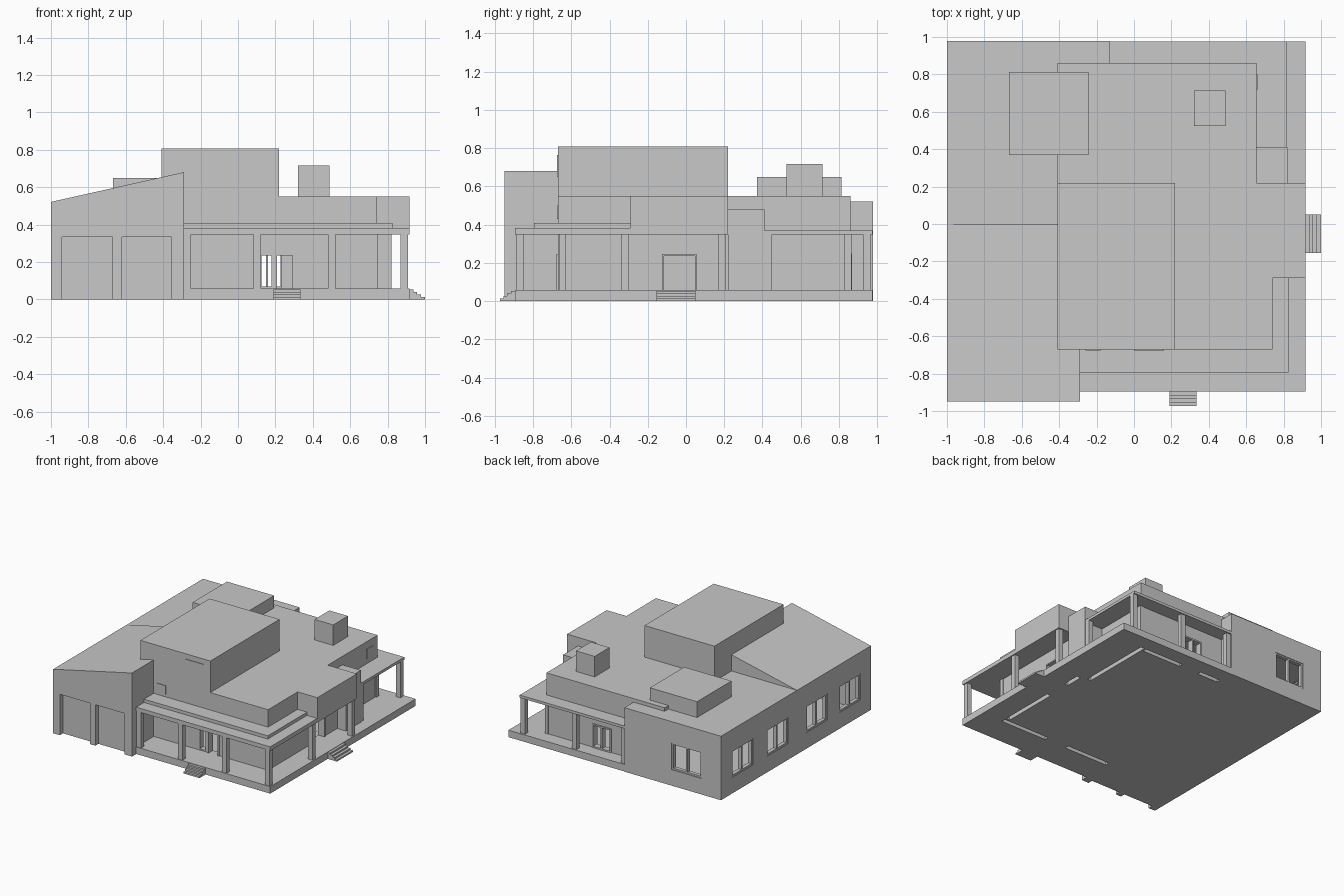
import bpy, bmesh

if "Cube" in bpy.data.objects:
    bpy.data.objects.remove(bpy.data.objects["Cube"])

grey = bpy.data.materials.new("plain_grey")
grey.diffuse_color = (0.58, 0.58, 0.58, 1)
grey.use_nodes = True
grey.node_tree.nodes["Principled BSDF"].inputs["Base Color"].default_value = grey.diffuse_color


def finish(name, bm):
    bmesh.ops.recalc_face_normals(bm, faces=bm.faces)
    me = bpy.data.meshes.new(name)
    bm.to_mesh(me)
    bm.free()
    me.materials.append(grey)
    ob = bpy.data.objects.new(name, me)
    bpy.context.collection.objects.link(ob)
    return ob


def add_box(bm, x0, x1, y0, y1, z0, z1):
    v = bmesh.ops.create_cube(bm, size=1)["verts"]
    for p in v:
        p.co.x = x1 if p.co.x > 0 else x0
        p.co.y = y1 if p.co.y > 0 else y0
        p.co.z = z1 if p.co.z > 0 else z0


def boxes(name, *dims):
    bm = bmesh.new()
    for d in dims:
        add_box(bm, *d)
    return finish(name, bm)


def prism(name, pts, move):
    """Extrude a closed outline of 3D points along a vector."""
    bm = bmesh.new()
    f = bm.faces.new([bm.verts.new(p) for p in pts])
    r = bmesh.ops.extrude_face_region(bm, geom=[f])
    vs = [g for g in r["geom"] if isinstance(g, bmesh.types.BMVert)]
    bmesh.ops.translate(bm, vec=move, verts=vs)
    return finish(name, bm)


def plan(pts, z):
    return [(x, y, z) for x, y in pts]


def cut(target, name, *dims):
    """Subtract each box in turn from the target."""
    for i, d in enumerate(dims):
        c = boxes("%s_%d" % (name, i + 1), d)
        c.hide_render = True
        c.hide_viewport = True
        m = target.modifiers.new("opening", 'BOOLEAN')
        m.operation = 'DIFFERENCE'
        m.solver = 'EXACT'
        m.object = c


FLOOR, SOFFIT, ROOF, R = 0.057, 0.348, 0.55, .917

# garage wing with sloping roof, rear left wing, main house
garage = prism("garage_wing", [(-1, -.95, 0), (-.29, -.95, 0), (-.29, -.95, .68), (-1, -.95, .521)],
               (0, .95, 0))
rear = boxes("rear_wing", (-1, -.13, 0, .978, 0, .521))
main = prism("main_body", plan([(-.41, -.67), (.74, -.67), (.74, .22), (.655, .22), (.655, .86), (-.41, .86)], 0),
             (0, 0, ROOF))

# hollow rooms behind the open windows and doors
Z0, Z1 = .012, .351
left_room = (-.955, -.335, -.885, .933, Z0, Z1)
back_room = (-.40, -.175, .05, .933, Z0, Z1)
front_room = (-.40, .69, -.62, .17, Z0 + .001, Z1 + .001)
side_room = (-.39, .605, .10, .81, Z0 + .002, Z1 + .002)

# openings in left and back walls, garage door recesses
WZ0, WZ1, HW = .13, .35, .135
side = lambda y: (-1.1, -.90, y - HW, y + HW, WZ0, WZ1 - .003)
cut(garage, "garage_cutter", left_room, front_room, side(-.255), side(-.68),
    (-.94, -.67, -1.1, -.91, -.1, .333), (-.62, -.355, -1.1, -.91, -.1, .333))
cut(rear, "rear_cutter", left_room, back_room, front_room, side_room, side(.25), side(.70),
    (-.825, -.555, .90, 1.1, WZ0, WZ1 - .003))
# doors, small window and open wall cavities of the main house
S = .335
cut(main, "main_cutter", left_room, back_room, front_room, side_room,
    (.205, .295, -.8, -.55, FLOOR, .238), (.125, .178, -.8, -.55, .068, .235),
    (.60, .8, -.118, .048, FLOOR, .238), (.078, .232, .75, .9, FLOOR, .243),
    (-.28, .115, -.662, -.628, -.1, S), (.31, .732, -.662, -.628, -.1, S),
    (.698, .732, -.61, -.135, -.1, S), (.698, .732, .065, .212, -.1, S),
    (.613, .647, .23, .852, -.1, S), (-.12, .065, .818, .852, -.1, S), (.245, .60, .818, .852, -.1, S))


# window frames: border and middle bar
def frame(u0, u1, z0, z1, t=.014):
    m = (u0 + u1) / 2
    return [(u0, u0 + t, z0, z1), (u1 - t, u1, z0, z1), (m - t / 2, m + t / 2, z0, z1),
            (u0, u1, z0, z0 + t), (u0, u1, z1 - t, z1)]


for i, y in enumerate((-.68, -.255, .25, .70)):
    boxes("side_window_frame_%d" % (i + 1),
          *[(-.995, -.965, a, b, c, d) for a, b, c, d in frame(y - HW, y + HW, WZ0, WZ1)])
boxes("back_window_frame", *[(a, b, .943, .973, c, d) for a, b, c, d in frame(-.825, -.555, WZ0, WZ1)])

# overhanging bay and closet
boxes("side_bay", (.74, R, -.29, .22, SOFFIT, ROOF))
boxes("side_closet", (.655, .82, .22, .41, FLOOR, .48))

# upper storey, roof box, chimney
boxes("upper_storey", (-.41, .22, -.67, .22, ROOF, .807))
boxes("roof_box", (-.668, -.243, .37, .812, .52, .65))
boxes("chimney", (.322, .49, .525, .715, ROOF, .717))

# porch floor wrapping three sides
prism("porch_floor", plan([(-.29, -.67), (-.29, -.895), (R, -.895), (R, .975), (-.13, .975), (-.13, .86),
                           (.655, .86), (.655, .22), (.74, .22), (.74, -.67)], 0), (0, 0, FLOOR))

# porch roofs
prism("front_porch_roof", plan([(-.29, -.895), (R, -.895), (R, -.29), (.74, -.29), (.74, -.67), (-.29, -.67)],
                               SOFFIT), (0, 0, .033))
prism("front_porch_roof_tier", plan([(-.29, -.795), (.825, -.795), (.825, -.29), (.74, -.29), (.74, -.67),
                                     (-.29, -.67)], .381), (0, 0, .027))
prism("back_porch_roof", plan([(-.13, .86), (.655, .86), (.655, .41), (.815, .41), (.815, .975), (-.13, .975)],
                              SOFFIT), (0, 0, .022))

# porch columns
cols = [(-.27, -.87), (.1025, -.87), (.50, -.87), (.888, -.87), (.888, -.32), (.888, .19),
        (.795, .43), (.795, .945), (.33, .945), (-.112, .945)]
for i, (x, y) in enumerate(cols):
    boxes("porch_column_%d" % (i + 1), (x - .02, x + .02, y - .02, y + .02, FLOOR, SOFFIT))
# corner pilasters on the house wall
boxes("front_corner_pilaster", (.72, .748, -.662, -.63, FLOOR, SOFFIT))
boxes("rear_corner_pilaster", (.635, .663, .83, .866, FLOOR, SOFFIT))

# steps at front and right
N = 4
boxes("front_steps", *[(.19, .335, -.973 + .019 * i, -.89, 0, FLOOR * (i + 1) / (N + .3)) for i in range(N)])
boxes("side_steps", *[(.91, 1 - .021 * i, -.155, .05, 0, FLOOR * (i + 1) / (N + .3)) for i in range(N)])

# door frames: side posts and a head bar
F = FLOOR
opening = lambda a, b: [(a, a + .01, F, .245), (b - .01, b, F, .245), (a, b, .235, .245)]
boxes("front_door_frame", *[(a, b, -.678, -.62, c, d) for a, b, c, d in opening(.198, .302)])
boxes("side_door_frame", *[(.69, .749, a, b, c, d) for a, b, c, d in opening(-.126, .056)])
boxes("back_door_frame", *[(a, b, .82, .868, c, d) for a, b, c, d in frame(.07, .24, F, .25, .012)])

# small high windows
boxes("upper_window", (0, .16, -.675, -.665, .65, .765))
boxes("high_window", (-.26, -.18, -.675, -.665, .43, .50))
boxes("side_high_window", (.65, .66, .72, .80, .41, .49))
